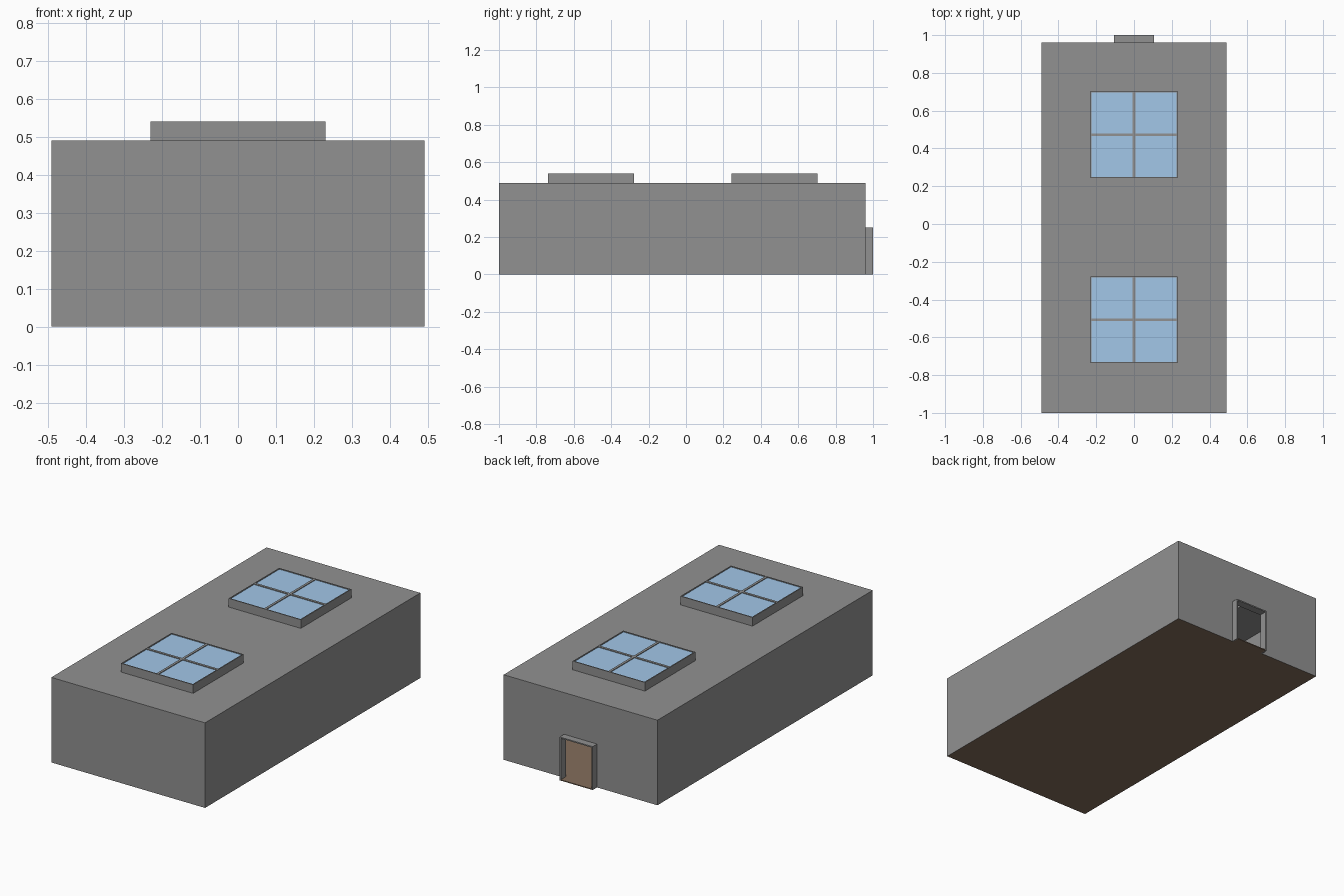
import bpy
import bmesh
from mathutils import Matrix, Vector

if "Cube" in bpy.data.objects:
    bpy.data.objects.remove(bpy.data.objects["Cube"])


def box(bm, x0, x1, y0, y1, z0, z1):
    centre = Vector(((x0 + x1) / 2, (y0 + y1) / 2, (z0 + z1) / 2))
    size = Matrix.Diagonal((x1 - x0, y1 - y0, z1 - z0, 1))
    bmesh.ops.create_cube(bm, size=1, matrix=Matrix.Translation(centre) @ size)


def part(name, boxes, material=None):
    bm = bmesh.new()
    for b in boxes:
        box(bm, *b)
    mesh = bpy.data.meshes.new(name)
    bm.to_mesh(mesh)
    bm.free()
    obj = bpy.data.objects.new(name, mesh)
    bpy.context.collection.objects.link(obj)
    if material:
        mesh.materials.append(material)
    return obj


def colour(name, rgb):
    mat = bpy.data.materials.new(name)
    mat.diffuse_color = (*rgb, 1)
    mat.use_nodes = True
    mat.node_tree.nodes["Principled BSDF"].inputs["Base Color"].default_value = mat.diffuse_color
    return mat


def cut(target, bounds):
    cutter = part("cutter", [bounds])
    mod = target.modifiers.new("cut", "BOOLEAN")
    mod.operation = "DIFFERENCE"
    mod.solver = "EXACT"
    mod.object = cutter
    cutter.hide_render = True
    bpy.context.view_layer.objects.active = target
    bpy.ops.object.modifier_apply(modifier=mod.name)
    bpy.data.objects.remove(cutter)


grey = colour("concrete_grey", (0.285, 0.285, 0.285))
wood = colour("floor_brown", (0.23, 0.155, 0.105))
blue = colour("glass_blue", (0.36, 0.57, 0.81))
W, FRONT, BACK, H, T = 0.49, -1.0, 0.96, 0.49, 0.006
DOOR, DOOR_H, J = 0.105, 0.25, 0.007
SKY = 0.23
SKY_Y = (-0.507, 0.473)

# Thin hollow shell with open doorway and roof openings
shell = part("walls_and_roof", [(-W, W, FRONT, BACK, 0, H)], grey)
cut(shell, (-W + T, W - T, FRONT + T, BACK - T, -0.1, H - T))
cut(shell, (-DOOR + J, DOOR - J, BACK - 0.1, BACK + 0.1, -0.1, DOOR_H - J))
for y in SKY_Y:
    cut(shell, (-SKY + T, SKY - T, y - SKY + T, y + SKY - T, H - 0.1, H + 0.1))
cut(shell, (-W + 0.001, W - 0.001, FRONT + 0.001, BACK - 0.001, -0.1, 0.005))

# Floor slab and doorstep
part("floor", [(-W + 0.001, W - 0.001, FRONT + 0.001, BACK - 0.001, 0, 0.005),
               (-DOOR + J, DOOR - J, BACK - 0.001, 1.0, 0, 0.005)], wood)

# Door surround
part("door_frame", [(-DOOR, -DOOR + J, BACK, 1.0, 0, DOOR_H),
                    (DOOR - J, DOOR, BACK, 1.0, 0, DOOR_H),
                    (-DOOR + J, DOOR - J, BACK, 1.0, DOOR_H - J, DOOR_H)], grey)

# Skylight frames, glazing bars and glass
for i, y in enumerate(SKY_Y):
    t, b, z0, z1 = 0.006, 0.007, H, 0.54
    part(f"skylight_frame_{i + 1}", [
        (-SKY, -SKY + t, y - SKY, y + SKY, z0, z1),
        (SKY - t, SKY, y - SKY, y + SKY, z0, z1),
        (-SKY + t, SKY - t, y - SKY, y - SKY + t, z0, z1),
        (-SKY + t, SKY - t, y + SKY - t, y + SKY, z0, z1),
        (-b, b, y - SKY + t, y + SKY - t, 0.528, z1),
        (-SKY + t, -b, y - b, y + b, 0.528, z1),
        (b, SKY - t, y - b, y + b, 0.528, z1)], grey)
    part(f"skylight_glass_{i + 1}",
         [(-SKY + t, SKY - t, y - SKY + t, y + SKY - t, 0.532, 0.536)], blue)
